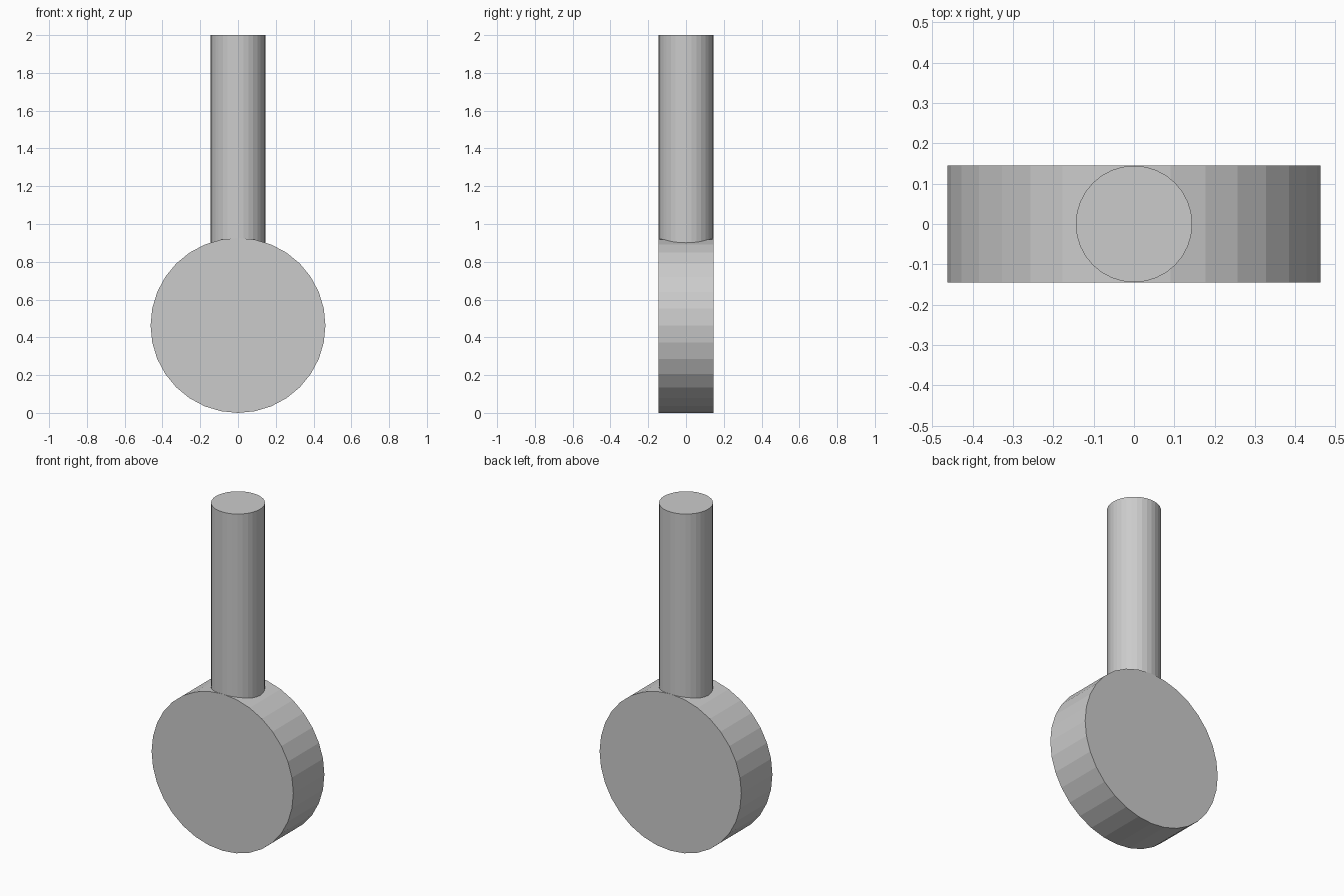
import bpy
import math

if "Cube" in bpy.data.objects:
    bpy.data.objects.remove(bpy.data.objects["Cube"])

SIDES = 32
DISC_R = 0.463
HALF_T = 0.145
TOP = 2.0


def cylinder(name, radius, depth, location, rotation=(0, 0, 0)):
    bpy.ops.mesh.primitive_cylinder_add(
        vertices=SIDES, radius=radius, depth=depth,
        location=location, rotation=rotation)
    obj = bpy.context.object
    obj.name = name
    return obj


# Upright round head, flat faces towards front and back
cylinder("disc_head", DISC_R, 2 * HALF_T, (0, 0, DISC_R), (math.pi / 2, 0, 0))

# Straight rod, sunk slightly into the rim of the disc
rod_base = 0.86
cylinder("rod", 0.1445, TOP - rod_base, (0, 0, (TOP + rod_base) / 2))
